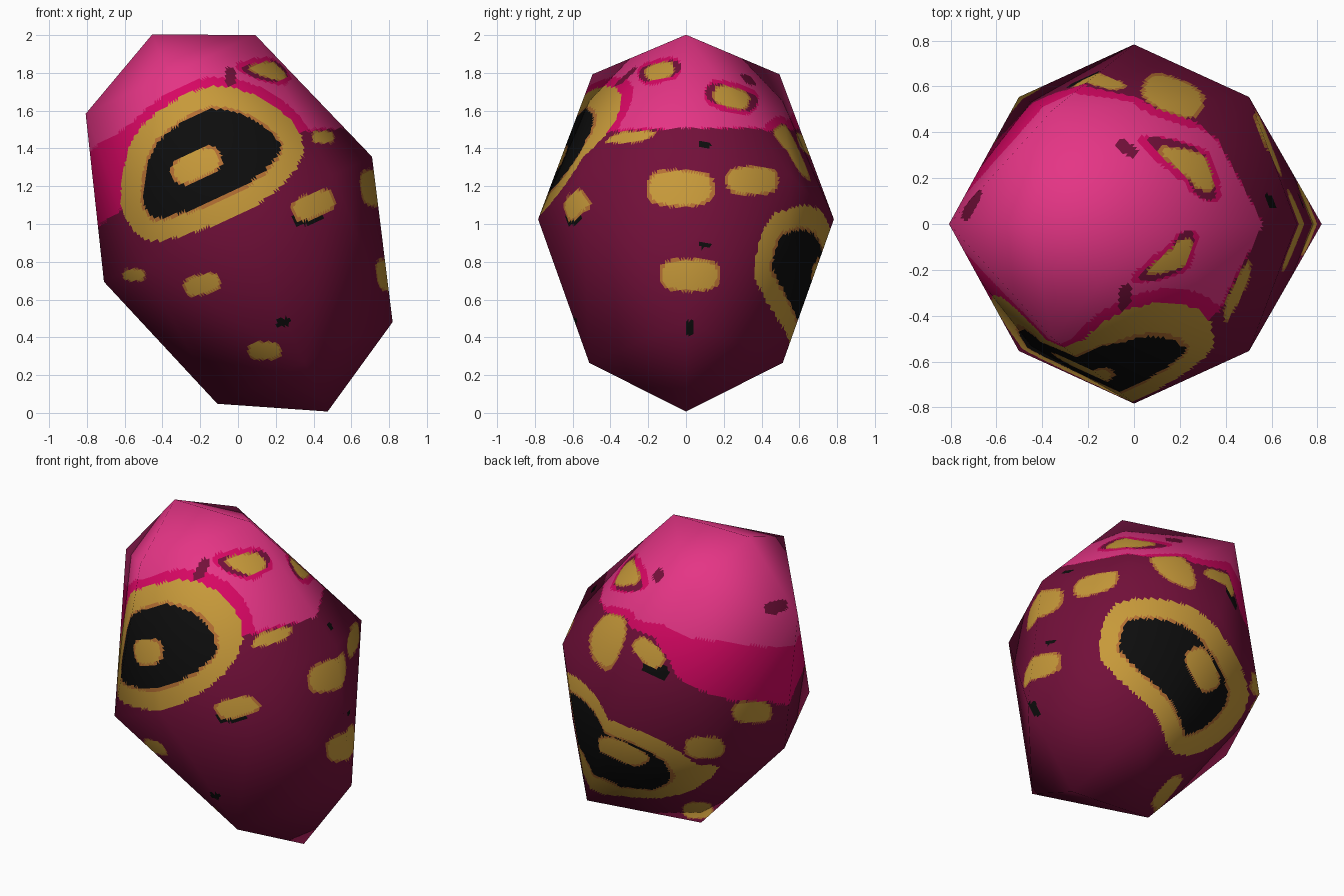
import bpy, bmesh, math
from mathutils import Vector

if "Cube" in bpy.data.objects:
    bpy.data.objects.remove(bpy.data.objects["Cube"])

CENTRE = Vector((0, 0, 1.025))
TILT = math.radians(25)
AXIS = Vector((-math.sin(TILT), 0, math.cos(TILT)))
SIDE = Vector((math.cos(TILT), 0, math.sin(TILT)))
BACK = Vector((0, 1, 0))

# colours
COLOURS = {
    "hot_pink": (0.78, 0.035, 0.235),
    "deep_pink": (0.68, 0.002, 0.125),
    "maroon": (0.17, 0.005, 0.042),
    "gold": (0.57, 0.32, 0.042),
    "orange_brown": (0.46, 0.16, 0.033),
    "black": (0.004, 0.004, 0.004),
}
PINK, DEEP, MAROON, GOLD, ORANGE, BLACK = range(6)


# direction from which painted marks are laid on
def view(x, y, elevation):
    e, n = math.radians(elevation), math.hypot(x, y)
    x, y, c, s = x / n, y / n, math.cos(e), math.sin(e)
    return Vector((-y, x, 0)), Vector((-x * s, -y * s, c)), Vector((x * c, y * c, s))


VIEWS = {
    "front": view(0, -1, 0),
    "right": view(1, 0, 0),
    "top": view(0, -1, 90),
    "back_left": view(-.574, .819, 25),
    "back_right": view(.65, .76, -30),
}

# outlines of the two large ringed marks
RINGS = {
    "front": [(-.62, 1.18), (-.52, 1.51), (-.15, 1.73), (.2, 1.62), (.35, 1.38),
              (.1, 1.1), (-.4, .91), (-.57, .99)],
    "back_right": [(-.2, 1), (-.1, 1.27), (.25, 1.28), (.5, 1.12), (.68, .73),
                   (.5, .45), (.24, .38), (.13, .62), (-.1, .84)],
}
RING_WIDTH = .12

# small marks: colour, centre, half width, turn in degrees
SPOTS = {
    "front": [
        (GOLD, -.22, 1.31, .14, 25), (GOLD, .4, 1.1, .12, 22), (BLACK, .37, 1.04, .08, 10),
        (GOLD, .45, 1.46, .06), (GOLD, -.55, .73, .06), (GOLD, -.19, .68, .1, 15),
        (GOLD, .14, .33, .09), (MAROON, -.04, 1.78, .05, 90), (BLACK, .24, .48, .04, 20)],
    "right": [
        (GOLD, -.03, 1.19, .18), (GOLD, .35, 1.23, .14), (GOLD, .02, .73, .16),
        (GOLD, -.14, 1.81, .08, 15), (GOLD, .24, 1.67, .1, -15),
        (BLACK, .02, .45, .04, 90), (BLACK, .1, .89, .03), (BLACK, .1, 1.42, .03)],
    "top": [
        (MAROON, -.03, .33, .05, -35), (GOLD, .17, .56, .14, -22)],
    "back_left": [
        (GOLD, -.22, 1.02, .11, -42), (BLACK, -.18, .92, .08, -25),
        (GOLD, .39, .67, .12), (GOLD, .11, .46, .12), (GOLD, .07, .09, .09),
        (MAROON, .53, 1.29, .07, 15)],
    "back_right": [(GOLD, .41, .88, .14, -65)],
}

# lower limits of the pink cap and its deeper hem: (angle around body, height)
PINK_LIMIT = [(-180, .66), (-130, .7), (-38, .28), (0, .2), (45, .32), (88, .61), (180, .66)]
DEEP_LIMIT = [(-180, .28), (-60, .38), (-38, .27), (0, .2), (50, .32), (88, .52),
              (110, .37), (180, .28)]


def limit(table, angle):
    for (a0, h0), (a1, h1) in zip(table, table[1:]):
        if angle <= a1:
            return h0 + (h1 - h0) * (angle - a0) / (a1 - a0)
    return table[-1][1]


def rounded(points):
    """Closed smooth curve through the points."""
    pts, out = [Vector(p) for p in points], []
    for i in range(len(pts)):
        a, b, c, d = (pts[(i + k) % len(pts)] for k in (-1, 0, 1, 2))
        for t in (0, 1 / 3, 2 / 3):
            out.append((b * 2 + (c - a) * t + (a * 2 - b * 5 + c * 4 - d) * t * t
                        + (b * 3 - a - c * 3 + d) * t ** 3) / 2)
    return out


def depth_inside(poly, u, v):
    """Distance to the outline, positive inside."""
    hit, best = False, 9
    for a, b in zip(poly, poly[1:] + poly[:1]):
        dx, dy = b.x - a.x, b.y - a.y
        if (a.y > v) != (b.y > v) and u < a.x + dx * (v - a.y) / dy:
            hit = not hit
        t = ((u - a.x) * dx + (v - a.y) * dy) / (dx * dx + dy * dy)
        t = min(1, max(0, t))
        best = min(best, math.hypot(u - a.x - dx * t, v - a.y - dy * t))
    return best if hit else -best


OUTLINES = {name: rounded(points) for name, points in RINGS.items()}


def cap_colour(p):
    q = p - CENTRE
    height, angle = q.dot(AXIS), math.degrees(math.atan2(q.y, q.dot(SIDE)))
    if height > limit(PINK_LIMIT, angle):
        return PINK
    return DEEP if height > limit(DEEP_LIMIT, angle) else MAROON


def colour_at(p, normal):
    result = cap_colour(p)
    on_pink = result != MAROON
    projected = {n: (p.dot(r), p.dot(u)) for n, (r, u, cam) in VIEWS.items()
                 if normal.dot(cam) > .02}
    # large rings with a thin deep pink halo on the cap
    for name, outline in OUTLINES.items():
        if name in projected:
            depth = depth_inside(outline, *projected[name])
            if depth > 0:
                result = (GOLD if depth < RING_WIDTH - .015 else
                          ORANGE if depth < RING_WIDTH else BLACK)
                on_pink = False
            elif depth > -.05 and on_pink:
                result = DEEP
    # small boxy spots; on the cap they get maroon ends and a deep pink halo
    for name, (u, v) in projected.items():
        for colour, cu, cv, width, *turn in SPOTS[name]:
            du, dv = u - cu, v - cv
            if du * du + dv * dv > .06:
                continue
            a = math.radians(turn[0] if turn else 0)
            x = abs(du * math.cos(a) + dv * math.sin(a)) / width
            y = abs(dv * math.cos(a) - du * math.sin(a)) / (width * .55)
            d = x ** 3 + y ** 3
            if d < 1:
                return ORANGE if colour == GOLD and d > .7 else colour
            if on_pink and colour == GOLD and (x / 1.4) ** 3 + y ** 3 < 1:
                result = MAROON
            elif on_pink and result == PINK and d < 3 and colour == GOLD:
                result = DEEP
    return result


# body: tilted egg with 18 corners (two tips, rings of 4, 8 and 4)
bm = bmesh.new()
for height, radius, count in ((1.078, 0, 1), (.847, .495, 4), (0, .783, 8),
                              (-.839, .512, 4), (-1.123, 0, 1)):
    for i in range(count):
        a = 2 * math.pi * i / count
        bm.verts.new(CENTRE + AXIS * height
                     + (SIDE * math.cos(a) + BACK * math.sin(a)) * radius)
bmesh.ops.convex_hull(bm, input=bm.verts[:])
bmesh.ops.recalc_face_normals(bm, faces=bm.faces[:])

# cut the flat facets finely so the painted marks can follow the faces
bmesh.ops.subdivide_edges(bm, edges=bm.edges[:], cuts=39, use_grid_fill=True)
for face in bm.faces:
    face.smooth = True
    face.material_index = colour_at(face.calc_center_median(), face.normal)

mesh = bpy.data.meshes.new("egg_body")
bm.to_mesh(mesh)
bm.free()
for name, rgb in COLOURS.items():
    mat = bpy.data.materials.new(name)
    mat.diffuse_color = (*rgb, 1)
    mat.use_nodes = True
    mat.node_tree.nodes["Principled BSDF"].inputs["Base Color"].default_value = mat.diffuse_color
    mesh.materials.append(mat)

# soft shading across the facets, as on an egg
normals = []
for vert in mesh.vertices:
    q = vert.co - CENTRE
    h = q.dot(AXIS)
    normals.append(((q - AXIS * h) / .783 ** 2 + AXIS * h / 1.1 ** 2).normalized())
mesh.normals_split_custom_set_from_vertices(normals)
body = bpy.data.objects.new("egg_body", mesh)
bpy.context.collection.objects.link(body)
